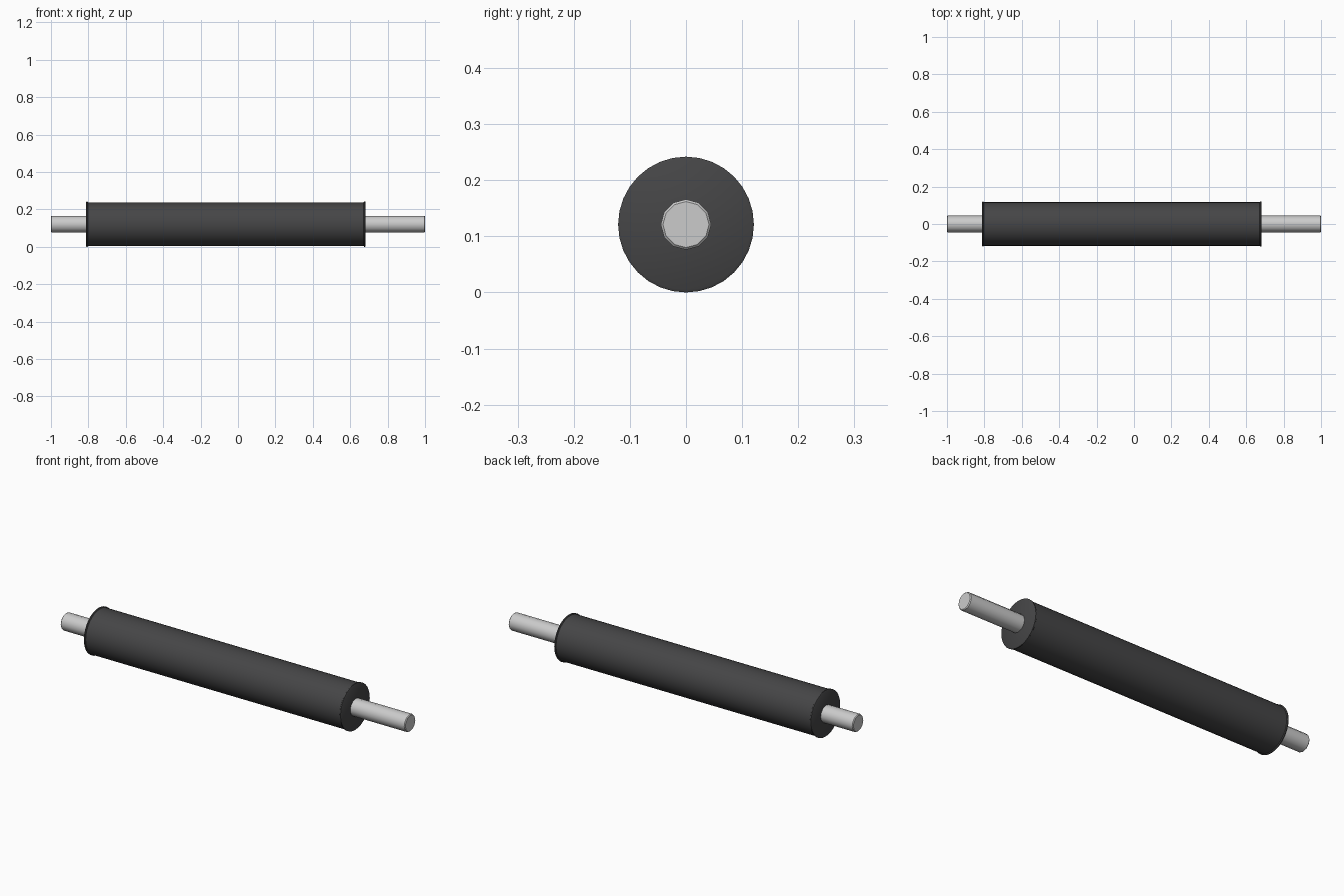
import bpy, bmesh, math

if "Cube" in bpy.data.objects:
    bpy.data.objects.remove(bpy.data.objects["Cube"])

AXIS_Z = 0.121


def lathe(name, profile, sides, color=None):
    """Revolve (x, radius) points around the roller axis, capping both ends."""
    bm = bmesh.new()
    rings = []
    for x, r in profile:
        angles = [2 * math.pi * i / sides for i in range(sides)]
        rings.append([bm.verts.new((x, r * math.cos(a), AXIS_Z + r * math.sin(a))) for a in angles])
    for a, b in zip(rings, rings[1:]):
        for i in range(sides):
            j = (i + 1) % sides
            bm.faces.new((a[i], a[j], b[j], b[i]))
    bm.faces.new(rings[0])
    bm.faces.new(rings[-1])
    bmesh.ops.recalc_face_normals(bm, faces=bm.faces)
    mesh = bpy.data.meshes.new(name)
    bm.to_mesh(mesh)
    bm.free()
    obj = bpy.data.objects.new(name, mesh)
    bpy.context.collection.objects.link(obj)
    if color:
        mat = bpy.data.materials.new(name + "_material")
        mat.diffuse_color = color
        mat.use_nodes = True
        mat.node_tree.nodes["Principled BSDF"].inputs["Base Color"].default_value = mat.diffuse_color
        mesh.materials.append(mat)
    bpy.ops.object.select_all(action='DESELECT')
    obj.select_set(True)
    bpy.context.view_layer.objects.active = obj
    bpy.ops.object.shade_smooth_by_angle(angle=math.radians(35))
    return obj


# Steel shaft with small end chamfers
lathe("shaft", [(-1, 0.041), (-0.996, 0.045), (0.996, 0.045), (1, 0.041)], 12)

# Rubber roller with a thin chamfered lip at each end
x0, x1 = -0.813, 0.683
lathe("rubber_roller", [
    (x0, 0.116), (x0 + 0.003, 0.121), (x0 + 0.008, 0.121), (x0 + 0.011, 0.117),
    (x1 - 0.011, 0.117), (x1 - 0.008, 0.121), (x1 - 0.003, 0.121), (x1, 0.116),
], 32, (0.06, 0.06, 0.062, 1))
